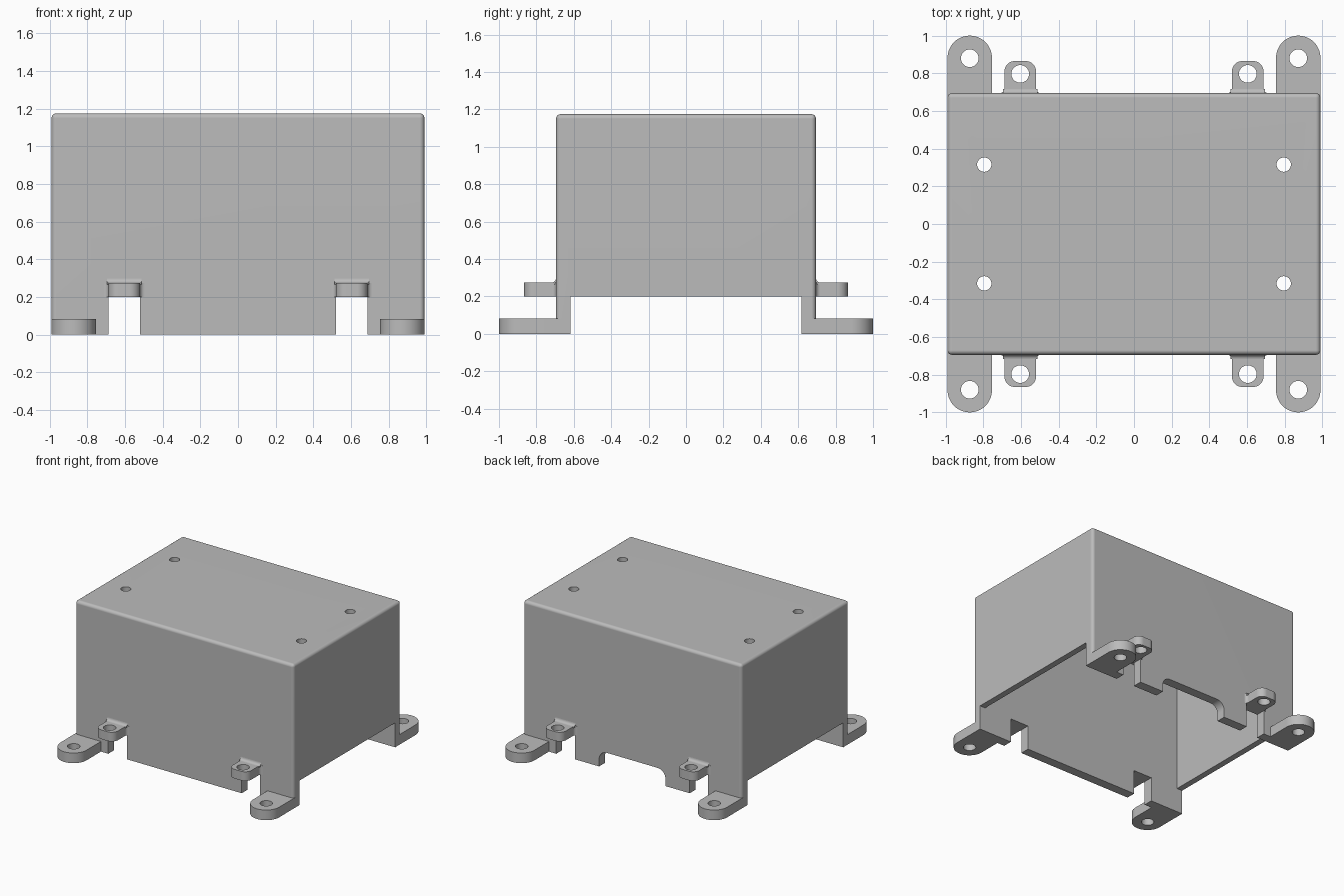
import bpy, bmesh, math
from mathutils import Vector

if "Cube" in bpy.data.objects:
    bpy.data.objects.remove(bpy.data.objects["Cube"], do_unlink=True)

GREY = 0.5
mat = bpy.data.materials.new("plain grey")
mat.use_nodes = True
mat.diffuse_color = (GREY, GREY, GREY, 1)
bsdf = next(n for n in mat.node_tree.nodes if n.type == 'BSDF_PRINCIPLED')
bsdf.inputs["Base Color"].default_value = (GREY, GREY, GREY, 1)

HX, HY, TOP = 0.99, 0.695, 1.175      # outer shell
IX, IY, CEIL = 0.94, 0.618, 1.115     # inner cavity
SKIRT = 0.2                           # open height under the side walls
EAR_X, EAR_W, EAR_TOP = 0.604, 0.084, 0.275
FOOT_X, FOOT_R, FOOT_TOP = 0.872, 0.118, 0.083


def make(name, bm):
    bmesh.ops.recalc_face_normals(bm, faces=bm.faces)
    me = bpy.data.meshes.new(name)
    bm.to_mesh(me)
    bm.free()
    me.materials.append(mat)
    ob = bpy.data.objects.new(name, me)
    bpy.context.collection.objects.link(ob)
    return ob


def prism(name, outline, low, high, axis='z'):
    """Extrude a 2D outline along an axis from low to high."""
    place = {'x': lambda a, b, c: (c, a, b),
             'y': lambda a, b, c: (a, c, b),
             'z': lambda a, b, c: (a, b, c)}[axis]
    bm = bmesh.new()
    face = bm.faces.new([bm.verts.new(place(a, b, low)) for a, b in outline])
    ext = bmesh.ops.extrude_face_region(bm, geom=[face])
    moved = [g for g in ext['geom'] if isinstance(g, bmesh.types.BMVert)]
    bmesh.ops.translate(bm, verts=moved, vec=Vector(place(0, 0, high - low)))
    return make(name, bm)


def arc(cx, cy, r, start, end, n=8):
    angles = [math.radians(start + (end - start) * i / n) for i in range(n + 1)]
    return [(cx + r * math.cos(a), cy + r * math.sin(a)) for a in angles]


def circle(cx, cy, r):
    return arc(cx, cy, r, 0, 360, 32)[:-1]


def rect(x0, x1, y0, y1):
    return [(x0, y0), (x1, y0), (x1, y1), (x0, y1)]


def mirrored(outline, sx, sy):
    return [(sx * x, sy * y) for x, y in outline]


def apply_boolean(ob, tool, operation='DIFFERENCE'):
    mod = ob.modifiers.new("shape", 'BOOLEAN')
    mod.operation = operation
    mod.solver = 'EXACT'
    mod.object = tool
    bpy.context.view_layer.objects.active = ob
    bpy.ops.object.modifier_apply(modifier=mod.name)
    bpy.data.objects.remove(tool, do_unlink=True)


def finish(ob):
    bpy.ops.object.select_all(action='DESELECT')
    ob.select_set(True)
    bpy.context.view_layer.objects.active = ob
    bpy.ops.object.shade_smooth_by_angle(angle=math.radians(35))
    mod = ob.modifiers.new("even_shading", 'WEIGHTED_NORMAL')
    mod.keep_sharp = True


# Shell with rounded top and upright edges
shell = prism("shell", rect(-HX, HX, -HY, HY), 0, TOP)
bm = bmesh.new()
bm.from_mesh(shell.data)
edges = [e for e in bm.edges if max(v.co.z for v in e.verts) > 0.5]
bmesh.ops.bevel(bm, geom=edges, offset=0.025, segments=4, profile=0.5, affect='EDGES')
bm.to_mesh(shell.data)
bm.free()

# Cavity, widening below to open the side walls
cavity = [(-1.2, -0.2), (1.2, -0.2), (1.2, SKIRT), (IX, SKIRT),
          (IX, CEIL), (-IX, CEIL), (-IX, SKIRT), (-1.2, SKIRT)]
apply_boolean(shell, prism("cavity", cavity, -IY, IY, 'y'))

# Slots under the ears, through front and back
for s in (-1, 1):
    slot = rect(s * EAR_X - EAR_W, s * EAR_X + EAR_W, -0.2, SKIRT)
    apply_boolean(shell, prism("slot", slot, -1.2, 1.2, 'y'))

# Round-cornered opening in the back wall
W, H, R = 0.3, 0.13, 0.07
opening = ([(-W, -0.2), (W, -0.2)] + arc(W - R, H - R, R, 0, 90)
           + arc(R - W, H - R, R, 90, 180))
apply_boolean(shell, prism("opening", opening, 0.5, 1.2, 'y'))

# Lid holes
for sx in (-1, 1):
    for sy in (-1, 1):
        apply_boolean(shell, prism("hole", circle(sx * 0.795, sy * 0.315, 0.038), 1, 1.4))
finish(shell)

# Feet and ears at all four corners
foot = [(FOOT_X + FOOT_R, 0.65)] + arc(FOOT_X, 1 - FOOT_R, FOOT_R, 0, 180, 24) + [(FOOT_X - FOOT_R, 0.65)]
F, C, END = 0.023, 0.055, 0.865       # root fillet, corner radius, ear tip
half = ([(EAR_W + F, HY - 0.02)]
        + arc(EAR_W + F, HY + F, F, 270, 180, 6)
        + arc(EAR_W - C, END - C, C, 0, 90))
ear = [(EAR_X + x, y) for x, y in half] + [(EAR_X - x, y) for x, y in reversed(half)]

for sx, side in ((1, "left"), (-1, "right")):
    for sy, end in ((-1, "front"), (1, "back")):
        ob = prism(f"{end}_{side}_foot", mirrored(foot, sx, sy), 0, FOOT_TOP)
        apply_boolean(ob, prism("hole", circle(sx * FOOT_X, sy * 0.88, 0.047), -0.1, 0.3))
        finish(ob)

        ob = prism(f"{end}_{side}_ear", mirrored(ear, sx, sy), SKIRT, EAR_TOP)
        apply_boolean(ob, prism("hole", circle(sx * EAR_X, sy * 0.797, 0.047), 0, 0.5))
        finish(ob)

        # Fillet where the ear top meets the wall
        root = [(HY - 0.01, EAR_TOP - 0.01), (HY + F, EAR_TOP - 0.01)]
        root += arc(HY + F, EAR_TOP + F, F, 270, 180, 6) + [(HY - 0.01, EAR_TOP + F)]
        ob = prism(f"{end}_{side}_ear_fillet", mirrored(root, sy, 1),
                   sx * EAR_X - EAR_W - 0.008, sx * EAR_X + EAR_W + 0.008, 'x')
        finish(ob)
